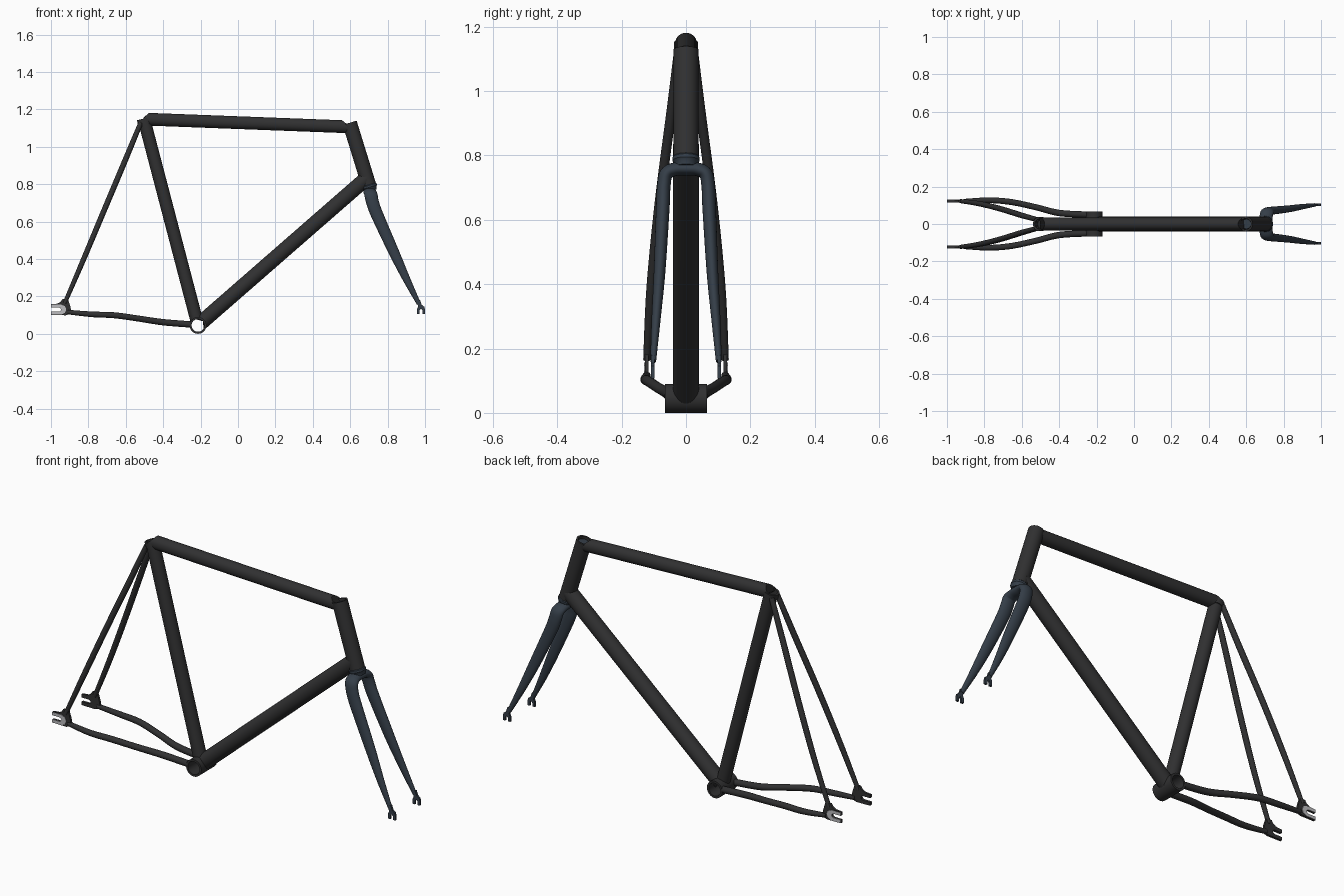
import bpy, bmesh, math
from mathutils import Vector as V

if "Cube" in bpy.data.objects:
    bpy.data.objects.remove(bpy.data.objects["Cube"])

N = 32


def mat(name, c):
    m = bpy.data.materials.new(name)
    m.diffuse_color = (*c, 1)
    m.use_nodes = True
    m.node_tree.nodes["Principled BSDF"].inputs["Base Color"].default_value = m.diffuse_color
    return m


BLACK = mat("satin_black", (0.03, 0.03, 0.031))
BLUE = mat("dark_blue_grey", (0.035, 0.048, 0.065))
STEEL = mat("bare_steel", (0.5, 0.5, 0.52))


def finish(bm, name, m):
    bmesh.ops.recalc_face_normals(bm, faces=bm.faces)
    me = bpy.data.meshes.new(name)
    bm.to_mesh(me)
    bm.free()
    ob = bpy.data.objects.new(name, me)
    bpy.context.collection.objects.link(ob)
    me.materials.append(m)
    bpy.ops.object.select_all(action='DESELECT')
    ob.select_set(True)
    bpy.context.view_layer.objects.active = ob
    bpy.ops.object.shade_smooth_by_angle(angle=math.radians(35))
    return ob


def ring(p, d, a, b=None, ref=V((0, 1, 0)), n=N):
    d = d.normalized()
    u = (ref - d * ref.dot(d)).normalized()
    w = d.cross(u)
    b = b or a
    return [p + u * a * math.cos(t) + w * b * math.sin(t)
            for t in (2 * math.pi * i / n for i in range(n))]


def skin(bm, rings, loop=False):
    vs = [[bm.verts.new(p) for p in r] for r in rings]
    n = len(vs[0])
    for A, B in list(zip(vs, vs[1:])) + ([(vs[-1], vs[0])] if loop else []):
        for i in range(n):
            j = (i + 1) % n
            bm.faces.new((A[i], A[j], B[j], B[i]))
    if not loop:
        bm.faces.new(vs[0])
        bm.faces.new(vs[-1])


def cope(pts, d, o, c, R):
    """Slide end points along d onto the cylinder (o, c, R)."""
    out = []
    for p in pts:
        v = (p - o) - c * (p - o).dot(c)
        e = d - c * d.dot(c)
        k, ee = v.dot(e), e.dot(e)
        disc = max(k * k - ee * (v.dot(v) - R * R), 0)
        out.append(p + d * ((-k + math.sqrt(disc)) / ee))
    return out


def main_tube(name, p, q, r, c0=None, c1=None):
    d = (q - p).normalized()
    a, b = ring(p, d, r), ring(q, d, r)
    if c0:
        a = cope(a, d, *c0)
    if c1:
        b = cope(b, -d, *c1)
    bm = bmesh.new()
    skin(bm, [a, b])
    return finish(bm, name, BLACK)


def pipe(name, p, q, r, ri, m=BLACK, ref=V((0, 1, 0))):
    d = q - p
    bm = bmesh.new()
    skin(bm, [ring(p, d, r, ref=ref), ring(q, d, r, ref=ref),
              ring(q, d, ri, ref=ref), ring(p, d, ri, ref=ref)], loop=True)
    return finish(bm, name, m)


def smooth(pts, k=7):
    """Catmull-Rom through rows of numbers (position + half widths)."""
    P = [pts[0]] + pts + [pts[-1]]
    out = []
    for a, b, c, d in zip(P, P[1:], P[2:], P[3:]):
        for s in range(k):
            t = s / k
            out.append([0.5 * (2 * y + (z - x) * t + (2 * x - 5 * y + 4 * z - w) * t * t
                               + (3 * y - x - 3 * z + w) * t ** 3)
                        for x, y, z, w in zip(a, b, c, d)])
    return out + [pts[-1]]


def sweep(bm, pts, ref, n=24):
    S = smooth([list(p) for p in pts])
    P = [V(s[:3]) for s in S]
    last = len(P) - 1
    skin(bm, [ring(P[i], P[min(i + 1, last)] - P[max(i - 1, 0)], S[i][3], S[i][4], ref, n)
              for i in range(last + 1)])


def plates(name, outline, y, th, m):
    """Flat outline in xz, extruded, on both sides."""
    bm = bmesh.new()
    for s in (-1, 1):
        f = bm.faces.new([bm.verts.new((x, s * (y - th / 2), z)) for x, z in outline])
        r = bmesh.ops.extrude_face_region(bm, geom=[f])
        bmesh.ops.translate(bm, vec=(0, s * th, 0),
                            verts=[v for v in r['geom'] if isinstance(v, bmesh.types.BMVert)])
    return finish(bm, name, m)


def stays(name, pts, ref):
    bm = bmesh.new()
    for s in (-1, 1):
        sweep(bm, [(x, s * y, z, r, r) for x, y, z, r in pts], ref, 20)
    return finish(bm, name, BLACK)


# Frame joints
Y = V((0, 1, 0))
BB = V((-0.214, 0, 0.045))
SEAT = V((-0.503, 0, 1.148))
HEAD_T, HEAD_B = V((0.597, 0, 1.128)), V((0.699, 0, 0.797))
seat_d = (SEAT - BB).normalized()
head_d = (HEAD_B - HEAD_T).normalized()
shell = (BB, Y, 0.04)
head = (HEAD_T, head_d, 0.035)

# Bottom bracket shell, bored through
pipe("bottom_bracket_shell", BB - Y * 0.066, BB + Y * 0.066, 0.045, 0.034, ref=V((0, 0, 1)))

# Main triangle
main_tube("seat_tube", BB, SEAT - seat_d * 0.06, 0.034, shell)
pipe("seat_tube_top", SEAT - seat_d * 0.06, SEAT, 0.034, 0.028)
pipe("seat_collar", SEAT - seat_d * 0.028, SEAT + seat_d * 0.003, 0.038, 0.028)
main_tube("top_tube", V((-0.503, 0, 1.148)), V((0.603, 0, 1.106)), 0.034,
          (BB, seat_d, 0.033), head)
main_tube("down_tube", BB, V((0.688, 0, 0.832)), 0.04, shell, head)
pipe("head_tube", HEAD_T, HEAD_B, 0.039, 0.03)

# Rear stays
stays("seat_stays", [(-0.520, 0.024, 1.128, 0.013), (-0.60, 0.046, 0.935, 0.015),
                     (-0.717, 0.082, 0.657, 0.015), (-0.83, 0.109, 0.388, 0.014),
                     (-0.926, 0.122, 0.165, 0.011)], Y)
stays("chain_stays", [(-0.252, 0.05, 0.05, 0.017), (-0.40, 0.059, 0.062, 0.017),
                      (-0.53, 0.091, 0.081, 0.016), (-0.66, 0.118, 0.099, 0.016),
                      (-0.78, 0.127, 0.104, 0.015), (-0.91, 0.122, 0.116, 0.012)],
      V((0, 0, 1)))

# Rear track ends with slots, and bare steel wear faces
slot = [(-1, 0.118), (-0.957, 0.118), (-0.948, 0.123), (-0.946, 0.13), (-0.950, 0.137),
        (-0.957, 0.14), (-1, 0.14)]
plates("rear_dropouts", [(-1, 0.158), (-0.965, 0.161), (-0.947, 0.172), (-0.938, 0.187),
                         (-0.908, 0.183), (-0.897, 0.15), (-0.892, 0.125), (-0.90, 0.105),
                         (-0.92, 0.099), (-1, 0.1)] + slot, 0.122, 0.012, BLACK)
plates("rear_dropout_faces", [(-1, 0.156), (-0.945, 0.156), (-0.925, 0.147), (-0.918, 0.13),
                              (-0.925, 0.112), (-0.945, 0.102), (-1, 0.102)] + slot,
       0.129, 0.003, STEEL)

# Fork: steerer, crown race, and one continuous crown with two blades
bm = bmesh.new()
skin(bm, [ring(HEAD_T + head_d * 0.012, head_d, 0.026), ring(HEAD_B, head_d, 0.026)])
finish(bm, "steerer", BLUE)
bm = bmesh.new()
skin(bm, [ring(HEAD_B + head_d * t, head_d, r) for t, r in
          ((-0.002, 0.037), (0.004, 0.042), (0.014, 0.042), (0.02, 0.037), (0.035, 0.034))])
finish(bm, "crown_race", BLUE)
half = [(0.706, 0.035, 0.757, 0.035, 0.021), (0.711, 0.061, 0.743, 0.035, 0.021),
        (0.719, 0.069, 0.705, 0.034, 0.021), (0.743, 0.072, 0.638, 0.033, 0.021),
        (0.832, 0.082, 0.44, 0.028, 0.018), (0.902, 0.093, 0.29, 0.020, 0.014),
        (0.967, 0.102, 0.16, 0.011, 0.009)]
bm = bmesh.new()
sweep(bm, [(x, -y, z, a, b) for x, y, z, a, b in half[::-1]]
      + [(0.705, 0, 0.759, 0.035, 0.021)] + half, V((1, 0, 0)))
finish(bm, "fork_blades", BLUE)

# Fork ends, slot opening downward
plates("fork_dropouts", [(0.953, 0.175), (0.974, 0.18), (0.982, 0.155), (0.996, 0.145),
                         (1.0, 0.13), (1.0, 0.107), (0.986, 0.107), (0.986, 0.126),
                         (0.979, 0.134), (0.971, 0.126), (0.971, 0.107), (0.957, 0.107),
                         (0.957, 0.132), (0.964, 0.148)], 0.103, 0.011, BLUE)
